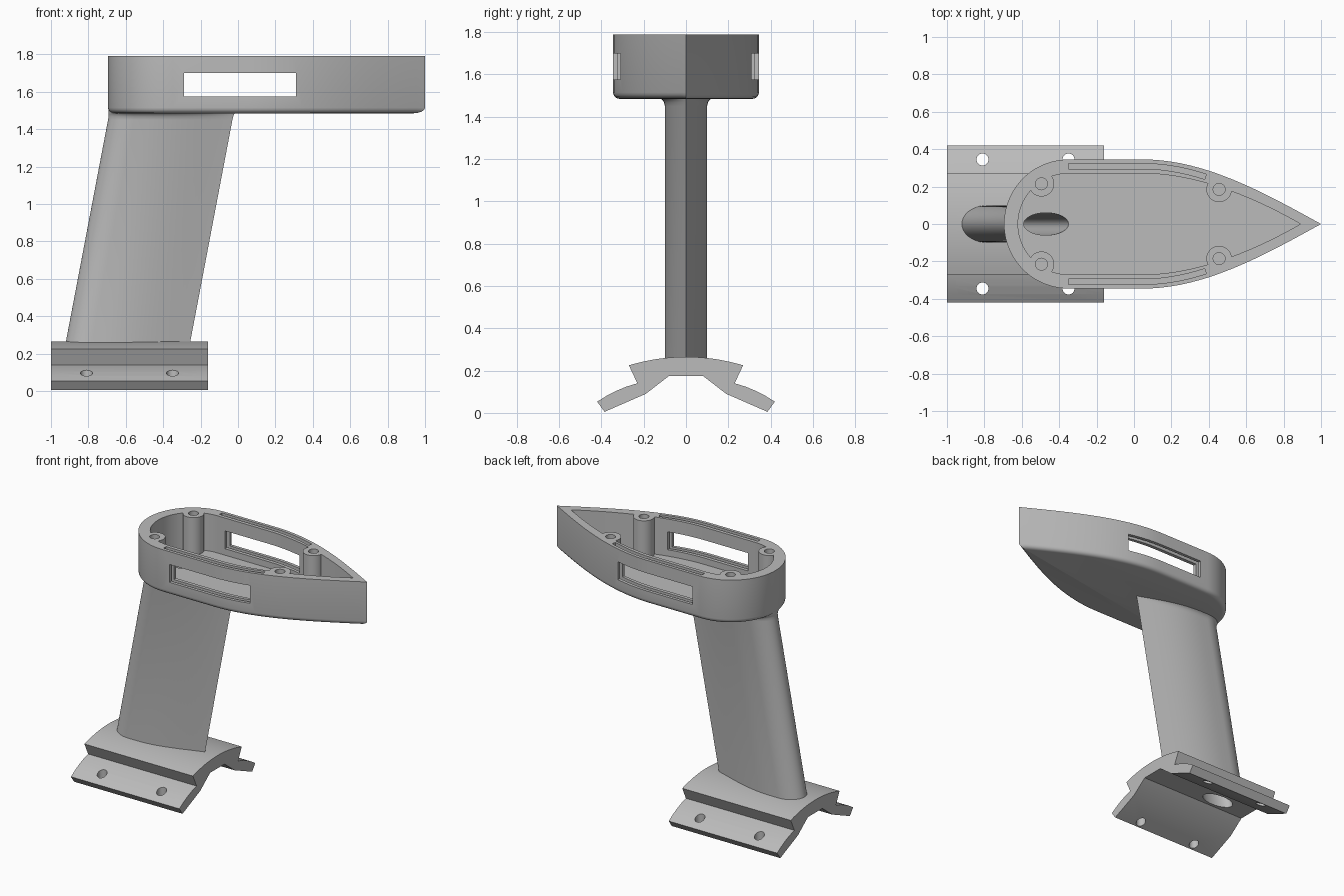
import bpy, bmesh, math
from mathutils import Vector

cube = bpy.data.objects.get("Cube")
if cube:
    bpy.data.objects.remove(cube)

grey = bpy.data.materials.new("plain grey")
grey.use_nodes = True
COLOUR = (0.5, 0.5, 0.5, 1)
grey.diffuse_color = COLOUR
grey.node_tree.nodes["Principled BSDF"].inputs["Base Color"].default_value = COLOUR

TOP, BOTTOM, FLOOR = 1.79, 1.485, 1.53
LEAN = 0.19  # sideways shift of the strut per unit of height


def loft(name, rings, bevel_bottom=0):
    """Solid through a list of equal-length point rings."""
    bm = bmesh.new()
    rows = [[bm.verts.new(p) for p in ring] for ring in rings]
    n = len(rows[0])
    for low, high in zip(rows, rows[1:]):
        for i in range(n):
            j = (i + 1) % n
            bm.faces.new((low[i], low[j], high[j], high[i]))
    first = bm.faces.new(rows[0][::-1])
    bm.faces.new(rows[-1])
    bmesh.ops.recalc_face_normals(bm, faces=bm.faces)
    if bevel_bottom:
        bmesh.ops.bevel(bm, geom=list(first.edges), offset=bevel_bottom,
                        segments=4, profile=0.5, affect='EDGES')
    mesh = bpy.data.meshes.new(name)
    bm.to_mesh(mesh)
    bm.free()
    mesh.materials.append(grey)
    ob = bpy.data.objects.new(name, mesh)
    bpy.context.collection.objects.link(ob)
    return ob


def prism(name, outline, z0, z1, **kw):
    return loft(name, [[(x, y, z) for x, y in outline] for z in (z0, z1)], **kw)


def ellipse(cx, cy, a, b, n=32):
    return [(cx + a * math.cos(2 * math.pi * i / n),
             cy + b * math.sin(2 * math.pi * i / n)) for i in range(n)]


def bezier(points, n=20):
    a, b, c, d = map(Vector, points)
    return [tuple(a * (1 - t) ** 3 + b * 3 * t * (1 - t) ** 2
                  + c * 3 * t * t * (1 - t) + d * t ** 3)
            for t in (i / n for i in range(n + 1))]


def teardrop(cx, a, b, curve, n=20):
    """Round nose towards -x, pointed tail towards +x."""
    half = [(cx - a * math.cos(math.pi / 2 * i / n),
             b * math.sin(math.pi / 2 * i / n)) for i in range(n + 1)]
    half += bezier(curve)
    return half + [(x, -y) for x, y in half[-2:0:-1]]


def select_only(ob):
    bpy.ops.object.select_all(action='DESELECT')
    ob.select_set(True)
    bpy.context.view_layer.objects.active = ob


def cut(ob, *cutters):
    for cutter in cutters:
        cutter.hide_render = True
        mod = ob.modifiers.new("cut", 'BOOLEAN')
        mod.operation, mod.solver, mod.object = 'DIFFERENCE', 'EXACT', cutter
        select_only(ob)
        bpy.ops.object.modifier_apply(modifier=mod.name)
        bpy.data.objects.remove(cutter)


def cable_hole():
    """Oval passage that follows the lean of the strut."""
    return loft("cable_cutter", [
        [(x + LEAN * (z - FLOOR), y, z) for x, y in ellipse(-0.47, 0, 0.12, 0.06)]
        for z in (0.05, 1.6)])


# Housing: pointed tray with a rounded lower edge
side = [(0.05, 0.345), (0.38, 0.345), (0.70, 0.165), (1.0, 0)]
housing = prism("housing", teardrop(-0.35, 0.345, 0.345, side),
                BOTTOM, TOP, bevel_bottom=0.03)

# Cavity, leaving four screw posts standing
inner = [(0.05, 0.27), (0.32, 0.27), (0.62, 0.155), (0.89, 0)]
cavity = prism("cavity_cutter", teardrop(-0.35, 0.27, 0.27, inner), FLOOR, 1.9)
posts = [(x, y * s) for x, y in ((-0.495, 0.215), (0.455, 0.185)) for s in (1, -1)]
for x, y in posts:
    cut(cavity, prism("post_keep", ellipse(x, y, 0.068, 0.068), 1.4, 2.0))
cut(housing, cavity)
for x, y in posts:
    cut(housing, prism("screw_cutter", ellipse(x, y, 0.032, 0.032, 24), 1.6, 1.9))

# Pane slots sunk into the rim, following the side walls
edge = [Vector((-0.35, 0.345))] + [Vector(p) for p in bezier(side) if p[0] < 0.4]


def inset(distance):
    out = []
    for i, p in enumerate(edge):
        along = (edge[min(i + 1, len(edge) - 1)] - edge[max(i - 1, 0)]).normalized()
        out.append(p + Vector((along.y, -along.x)) * distance)
    return out


slot = inset(0.022) + inset(0.05)[::-1]
for s in (1, -1):
    cut(housing, prism("slot_cutter", [(p.x, p.y * s) for p in slot], 1.555, 1.9))

# Window through both side walls
window = [(-0.29, -0.5), (0.31, -0.5), (0.31, 0.5), (-0.29, 0.5)]
cut(housing, prism("window_cutter", window, 1.575, 1.70), cable_hole())

# Leaning strut with a small flare under the housing
section = teardrop(-0.78, 0.14, 0.10,
                   [(-0.72, 0.10), (-0.54, 0.10), (-0.40, 0.045), (-0.255, 0)])
MID = -0.587
rings = []
for z, flare in ((0.2, 0), (1.45, 0), (1.468, 0.004), (1.48, 0.012),
                 (1.488, 0.024), (1.51, 0.024)):
    rings.append([(MID + (x - MID) * (1 + flare * 0.7) + LEAN * (z - 0.265),
                   y * (1 + flare * 10), z) for x, y in section])
strut = loft("strut", rings)
cut(strut, cable_hole())

# Saddle base: arched top, stepped down to two drooping wings
arch = [(0.27 * i / 8, 0.265 - 0.04 * (i / 8) ** 2) for i in range(9)]
wing = [(0.23, 0.14), (0.285, 0.123), (0.33, 0.104), (0.375, 0.081), (0.42, 0.053),
        (0.385, 0.005), (0.19, 0.09), (0.08, 0.175)]
half = arch + wing
profile = half + [(-y, z) for y, z in half[:0:-1]]
base = loft("saddle_base", [[(x, y, z) for y, z in profile] for x in (-1.0, -0.16)])
for x in (-0.81, -0.35):
    for y in (0.345, -0.345):
        cut(base, prism("bolt_cutter", ellipse(x, y, 0.032, 0.032, 24), -0.1, 0.3))
cut(base, cable_hole())

for ob in (housing, strut, base):
    select_only(ob)
    bpy.ops.object.shade_smooth_by_angle(angle=math.radians(30))
bpy.ops.object.select_all(action='DESELECT')
